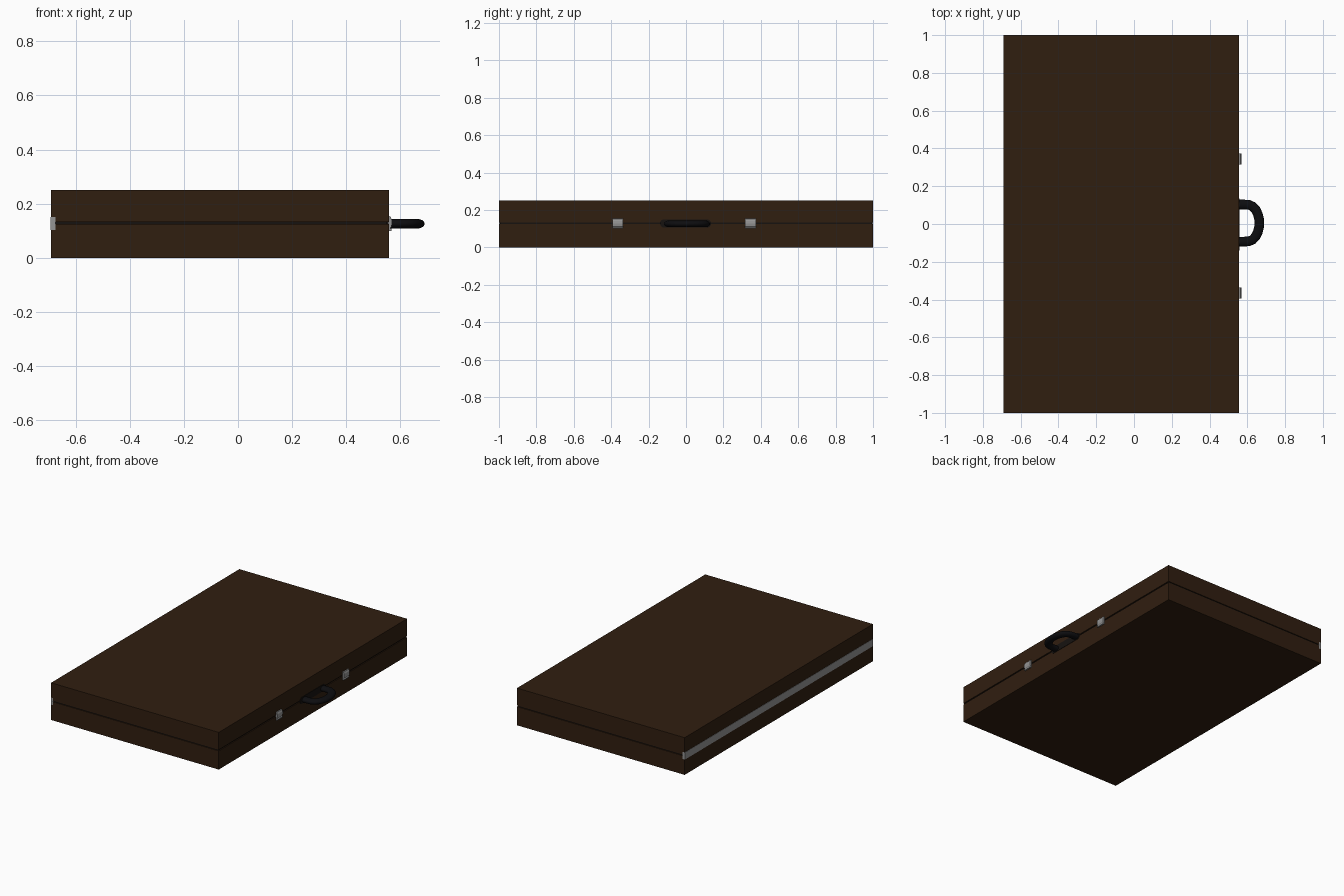
import bpy, bmesh, math
from mathutils import Vector

if "Cube" in bpy.data.objects:
    bpy.data.objects.remove(bpy.data.objects["Cube"])


def material(name, rgb):
    m = bpy.data.materials.new(name)
    m.diffuse_color = (*rgb, 1)
    m.use_nodes = True
    m.node_tree.nodes["Principled BSDF"].inputs["Base Color"].default_value = m.diffuse_color
    return m


BROWN = material("brown_leather", (0.03, 0.013, 0.005))
DARK = material("dark_trim", (0.008, 0.006, 0.005))
BLACK = material("black_handle", (0.004, 0.004, 0.005))
STEEL = material("steel", (0.3, 0.3, 0.3))
X0, X1, SEAM = -0.69, 0.557, 0.129


def finish(name, bm, mat, smooth=False):
    bmesh.ops.recalc_face_normals(bm, faces=bm.faces)
    me = bpy.data.meshes.new(name)
    bm.to_mesh(me)
    bm.free()
    ob = bpy.data.objects.new(name, me)
    bpy.context.collection.objects.link(ob)
    me.materials.append(mat)
    if smooth:
        bpy.ops.object.select_all(action='DESELECT')
        ob.select_set(True)
        bpy.context.view_layer.objects.active = ob
        bpy.ops.object.shade_smooth_by_angle(angle=math.radians(40))
    return ob


def add_box(bm, lo, hi):
    lo, hi = Vector(lo), Vector(hi)
    verts = bmesh.ops.create_cube(bm, size=1)["verts"]
    for v in verts:
        v.co = (lo + hi) / 2 + v.co * (hi - lo)
    return verts


def box(name, lo, hi, mat):
    bm = bmesh.new()
    add_box(bm, lo, hi)
    return finish(name, bm, mat)


def tray(name, z0, z1, open_up):
    # hollow half of the case, open towards the seam
    bm = bmesh.new()
    add_box(bm, (X0, -1, z0), (X1, 1, z1))
    s = 1 if open_up else -1
    bm.normal_update()
    rim = [f for f in bm.faces if f.normal.z * s > 0.9]
    bmesh.ops.inset_region(bm, faces=rim, thickness=0.03)
    floor = bmesh.ops.extrude_discrete_faces(bm, faces=rim)["faces"]
    for v in floor[0].verts:
        v.co.z -= s * (z1 - z0 - 0.02)
    finish(name, bm, BROWN)


def prism(name, profile, axis, a, b, mat, smooth=False):
    # extrude a 2D profile along x (profile in y,z) or y (profile in x,z)
    bm = bmesh.new()
    put = (lambda p, t: (t, p[0], p[1])) if axis == 'x' else (lambda p, t: (p[0], t, p[1]))
    face = bm.faces.new([bm.verts.new(put(p, a)) for p in profile])
    ext = bmesh.ops.extrude_face_region(bm, geom=[face])["geom"]
    shift = Vector((b - a, 0, 0) if axis == 'x' else (0, b - a, 0))
    bmesh.ops.translate(bm, vec=shift, verts=[g for g in ext if isinstance(g, bmesh.types.BMVert)])
    return finish(name, bm, mat, smooth)


# case halves and the recessed lip that shows in the seam
tray("case_bottom", 0, SEAM - 0.004, True)
tray("case_lid", SEAM + 0.004, 0.25, False)
bm = bmesh.new()
L = 0.006
add_box(bm, (X0 + L, -1 + L, 0.11), (X0 + 0.035, 1 - L, 0.15))
add_box(bm, (X1 - 0.035, -1 + L, 0.11), (X1 - L, 1 - L, 0.15))
for s in (-1, 1):
    ya, yb = sorted((s * (1 - L), s * 0.965))
    add_box(bm, (X0 + 0.035, ya, 0.11), (X1 - 0.035, yb, 0.15))
finish("seam_lip", bm, DARK)

# full-length hinge down the back
box("hinge_strip", (-0.692, -1.0005, 0.103), (-0.675, 1.0005, 0.151), STEEL)

# bowed latch plates with a finger lip at the bottom
latch = [(0.555, 0.155), (0.563, 0.153), (0.568, 0.142), (0.569, 0.129), (0.567, 0.115),
         (0.563, 0.110), (0.568, 0.106), (0.567, 0.100), (0.555, 0.100)]
for i, y in enumerate((-0.365, 0.345)):
    prism(f"latch_{i + 1}", latch, 'y', y - 0.029, y + 0.029, STEEL)

# rounded mounting plate behind the handle
plate = []
for cy, start in ((0.112, -90), (-0.117, 90)):
    for k in range(9):
        t = math.radians(start + k * 22.5)
        plate.append((cy + 0.022 * math.cos(t), 0.128 + 0.022 * math.sin(t)))
prism("handle_plate", plate, 'x', 0.55, 0.5595, DARK)

# handle: flattened oval swept along a U-shaped path
half = [(0.55, 0.098), (0.585, 0.098), (0.608, 0.097), (0.628, 0.088), (0.645, 0.070),
        (0.656, 0.046), (0.662, 0.022)]
path = half + [(0.664, 0)] + [(x, -y) for x, y in reversed(half)]
pts = [Vector((x, y + 0.005, 0.126)) for x, y in path]
bm = bmesh.new()
rings, N = [], 16
for i, p in enumerate(pts):
    tangent = (pts[min(i + 1, len(pts) - 1)] - pts[max(i - 1, 0)]).normalized()
    side = tangent.cross(Vector((0, 0, 1)))
    ring = []
    for k in range(N):
        t = 2 * math.pi * k / N
        ring.append(bm.verts.new(p + side * 0.0255 * math.cos(t) + Vector((0, 0, 0.0175 * math.sin(t)))))
    rings.append(ring)
for a, b in zip(rings, rings[1:]):
    for k in range(N):
        bm.faces.new((a[k], a[(k + 1) % N], b[(k + 1) % N], b[k]))
bm.faces.new(rings[0])
bm.faces.new(rings[-1])
finish("handle", bm, BLACK, True)
